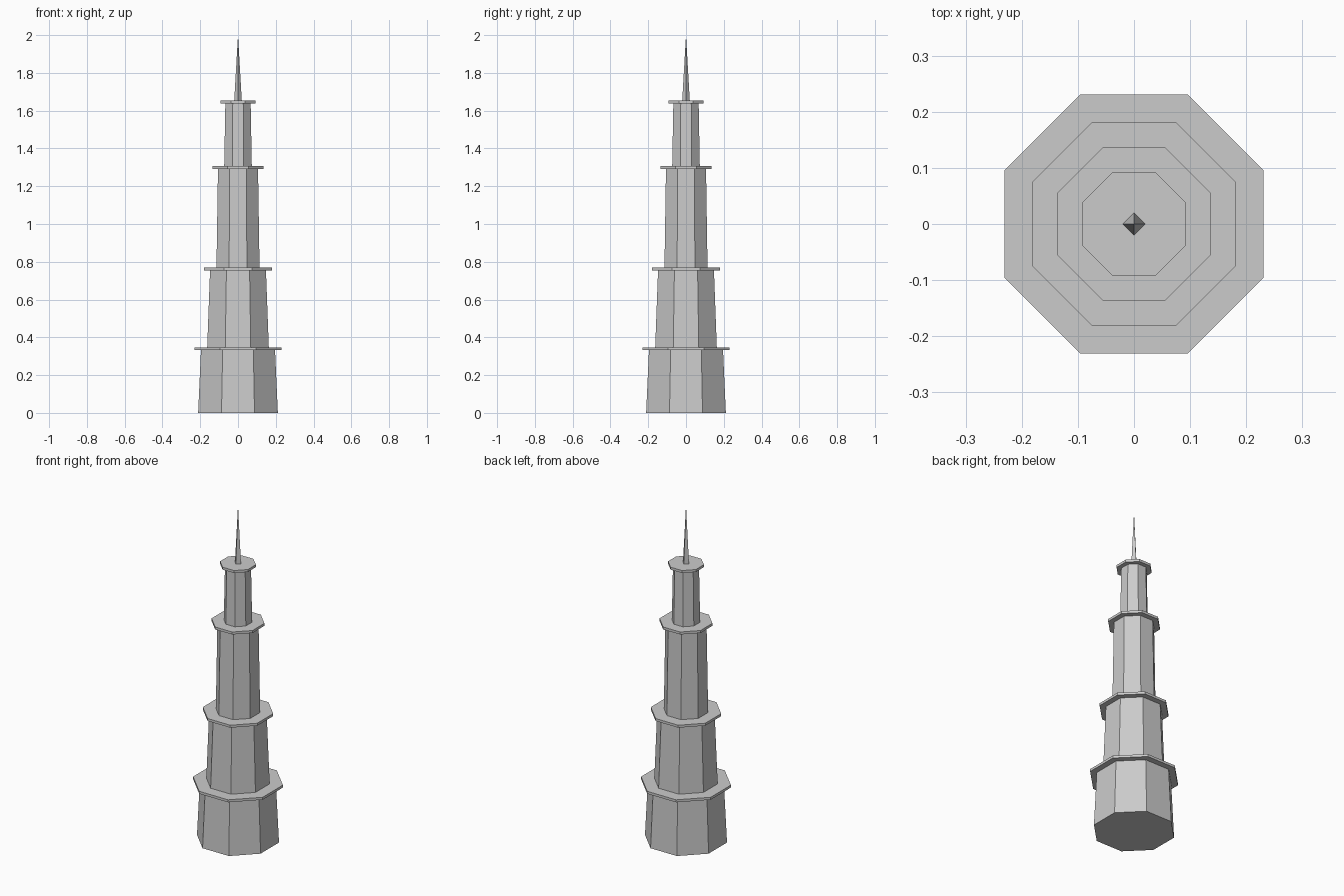
import bpy
import math

cube = bpy.data.objects.get("Cube")
if cube:
    bpy.data.objects.remove(cube, do_unlink=True)

stone = bpy.data.materials.new("light_grey_stone")
stone.use_nodes = True
COLOUR = (0.6, 0.6, 0.6, 1)
stone.diffuse_color = COLOUR
stone.node_tree.nodes["Principled BSDF"].inputs["Base Color"].default_value = COLOUR


def prism(name, sides, bottom, top, z0, z1, turn=0.0):
    """Flat-shaded tapered prism standing between z0 and z1."""
    bpy.ops.mesh.primitive_cone_add(
        vertices=sides, radius1=bottom, radius2=top, depth=z1 - z0,
        location=(0, 0, (z0 + z1) / 2), rotation=(0, 0, turn))
    obj = bpy.context.object
    obj.name = name
    obj.data.materials.append(stone)
    return obj


def octagon(name, bottom, top, z0, z1):
    """Octagonal prism sized by the distance from axis to flat side."""
    corner = 1 / math.cos(math.pi / 8)
    return prism(name, 8, bottom * corner, top * corner, z0, z1, math.pi / 8)


# Tapered tiers: bottom width, top width, ledge width, ledge top height
tiers = [
    ("base", 0.211, 0.196, 0.231, 0.347),
    ("lower", 0.163, 0.148, 0.181, 0.77),
    ("middle", 0.114, 0.106, 0.136, 1.307),
    ("upper", 0.073, 0.067, 0.092, 1.654),
]
LEDGE = 0.015
z = 0.0
for name, bottom, top, ledge, z_top in tiers:
    octagon(name + "_tier", bottom, top, z, z_top - LEDGE)
    octagon(name + "_ledge", ledge, ledge, z_top - LEDGE, z_top)
    z = z_top

# Four-sided needle spire
prism("spire", 4, 0.02, 0, z, 2.0)
